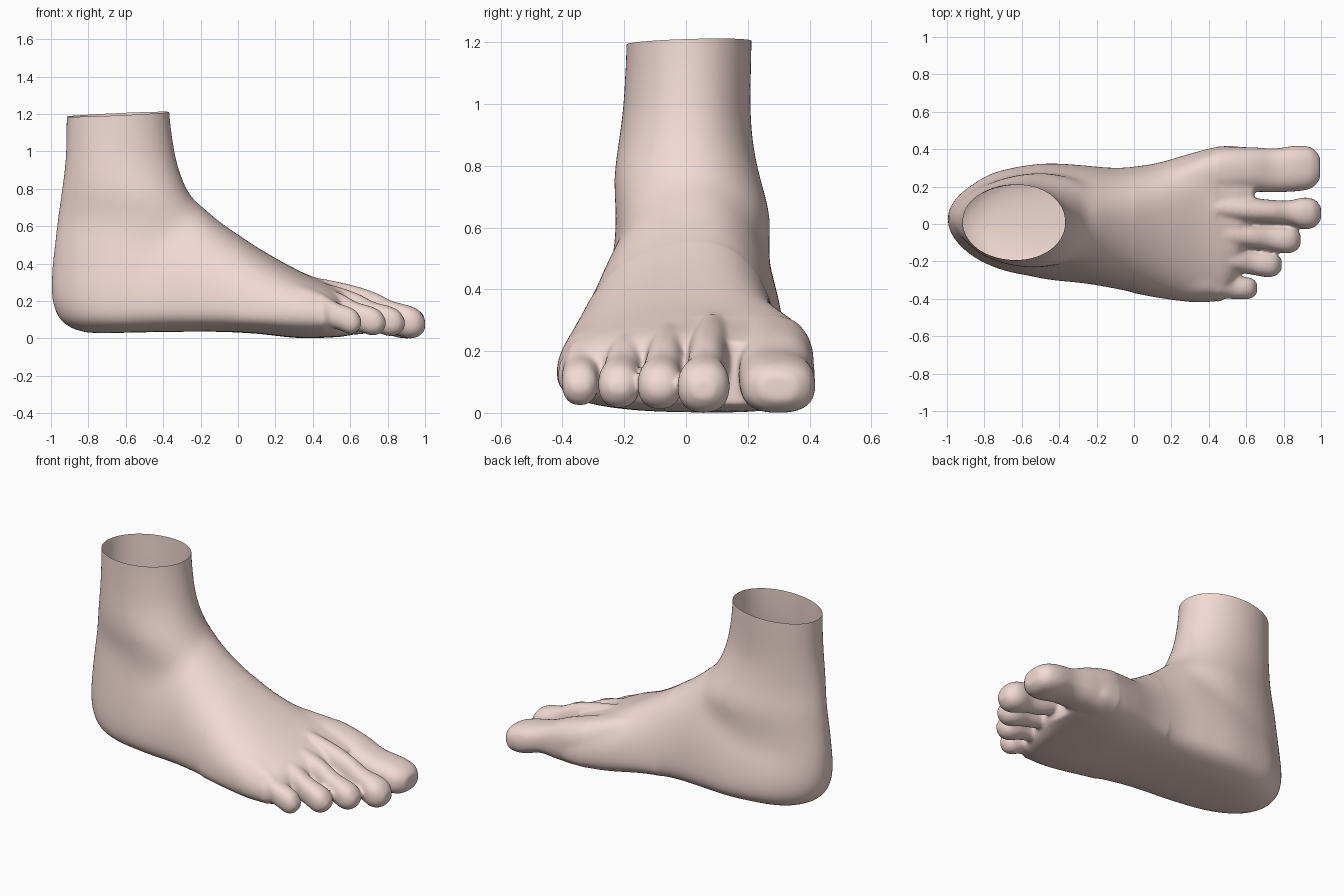
import bpy, bmesh, math
from mathutils import Vector, Matrix

if "Cube" in bpy.data.objects:
    bpy.data.objects.remove(bpy.data.objects["Cube"])

SEG = 40
bm = bmesh.new()


def smooth_rows(rows, k=6):
    """Catmull-Rom interpolation between section rows."""
    out = []
    for i in range(len(rows) - 1):
        p = [rows[max(0, min(len(rows) - 1, i + j))] for j in (-1, 0, 1, 2)]
        for s in range(k):
            t = s / k
            out.append([b + 0.5 * t * (c - a + t * (2*a - 5*b + 4*c - d + t * (3*(b - c) + d - a)))
                        for a, b, c, d in zip(*p)])
    out.append(list(rows[-1]))
    return out


def loft(rows, axis='x'):
    """Closed loft. Row: pos, u_min, u_max, u_ridge, v_min, v_wide, v_max, n_up, n_low."""
    rings = []
    for a, u0, u1, ur, v0, vw, v1, n_up, n_low in smooth_rows(rows):
        ring = []
        for i in range(SEG):
            t = 2 * math.pi * i / SEG
            c, s = math.cos(t), math.sin(t)
            e = 2 / (n_up if s >= 0 else n_low)
            u = ur + ((u1 - ur) if c >= 0 else (u0 - ur)) * abs(c) ** e
            v = vw + ((v1 - vw) if s >= 0 else (v0 - vw)) * abs(s) ** e
            ring.append(bm.verts.new((a, u, v) if axis == 'x' else (v, u, a)))
        rings.append(ring)
    for r, q in zip(rings, rings[1:]):
        for i in range(SEG):
            j = (i + 1) % SEG
            bm.faces.new((r[i], r[j], q[j], q[i]))
    bm.faces.new(rings[0])
    bm.faces.new(rings[-1])


def toe(rows, n=2.3):
    """Row: x, y, half width, z bottom, z top."""
    loft([(x, y - r, y + r, y, z0, (z0 + z1) / 2, z1, n, n) for x, y, r, z0, z1 in rows])


# Leg, ankle and heel, horizontal sections
loft([(1.35, -.196, .216, .01, -.922, -.63, -.362, 2, 2),
      (1.20, -.196, .216, .01, -.922, -.63, -.36, 2, 2),
      (1.00, -.206, .211, .01, -.926, -.62, -.332, 2, 2),
      (.88, -.222, .22, .01, -.938, -.6, -.30, 2.1, 1.9),
      (.77, -.238, .243, .01, -.955, -.54, -.25, 2.1, 1.8),
      (.65, -.229, .276, .02, -.973, -.50, -.16, 2.1, 1.75),
      (.54, -.235, .27, .02, -.985, -.52, -.12, 2, 1.8),
      (.40, -.26, .275, .03, -1.0, -.5, -.1, 2, 1.85),
      (.22, -.28, .31, .03, -1.003, -.5, -.1, 2, 1.9),
      (.10, -.265, .295, .03, -.955, -.5, -.1, 2, 2),
      (.055, -.18, .20, .03, -.88, -.5, -.2, 2, 2)], 'z')

# Sole, instep and ball, upright sections
loft([(-.90, -.11, .17, .03, .07, .2, .45, 2, 2.2),
      (-.85, -.155, .22, .03, .043, .19, .5, 2, 2.3),
      (-.75, -.22, .28, .03, .036, .18, .62, 1.8, 2.6),
      (-.50, -.295, .327, .03, .042, .16, .76, 1.8, 2.7),
      (-.27, -.32, .317, .03, .045, .16, .77, 1.9, 2.7),
      (-.10, -.35, .302, .04, .045, .15, .64, 2.1, 2.7),
      (.10, -.392, .322, .06, .035, .14, .5, 2.2, 2.7),
      (.30, -.42, .378, .10, .013, .14, .386, 2.3, 2.8),
      (.42, -.418, .41, .12, .012, .13, .33, 2.4, 2.8),
      (.49, -.395, .417, .13, .015, .13, .30, 2.4, 2.8),
      (.56, -.26, .413, .14, .02, .125, .275, 2.4, 2.8),
      (.64, .0, .38, .2, .035, .12, .24, 2.2, 2.5)])

# Big toe
toe([(.22, .22, .09, .1, .385), (.45, .275, .13, .03, .325), (.62, .29, .12, .03, .275),
     (.75, .287, .117, .04, .22), (.87, .297, .122, .012, .195),
     (.95, .300, .108, .016, .17), (.995, .300, .06, .05, .135)], 2.5)

# Four smaller toes: distance from tip, half width, z bottom, z top
TEMPLATE = [(.80, .05, .2, .40), (.60, .06, .1, .342), (.40, .066, .09, .298), (.27, .062, .05, .257),
            (.175, .064, .035, .21), (.09, .085, .01, .187), (.035, .074, .02, .162), (0, .037, .055, .115)]
# tip x, base y, tip y, tip width, neck width, height, length
for tip, yb, yt, w, wn, h, ln in [(1.0, .10, .057, 1, 1, 1, 1), (.892, -.02, -.085, .85, 1, .98, .95),
                                  (.79, -.14, -.217, .8, .98, .97, .88), (.66, -.29, -.343, .7, 1, .96, .75)]:
    toe([(tip - d * ln, yt + (yb - yt) * max(0, d - .1) / .7, r * (wn if d > .15 else w),
          z0 + .08 * (1 - w), z1 * h - max(0, d - .4) * max(0, -yb - .1) * .9)
         for d, r, z0, z1 in TEMPLATE])

bmesh.ops.recalc_face_normals(bm, faces=bm.faces[:])
mesh = bpy.data.meshes.new("foot")
bm.to_mesh(mesh)
bm.free()
foot = bpy.data.objects.new("foot", mesh)
bpy.context.collection.objects.link(foot)

# Fuse the parts into one skin and soften the joins
rm = foot.modifiers.new("fuse", 'REMESH')
rm.mode, rm.voxel_size = 'VOXEL', 0.0095
sm = foot.modifiers.new("soften", 'SMOOTH')
sm.factor, sm.iterations = 0.5, 14
skin = bpy.data.meshes.new_from_object(foot.evaluated_get(bpy.context.evaluated_depsgraph_get()))
foot.modifiers.clear()

# Extra softening of the ankle and instep, then cut the leg open at a slight tilt
bm = bmesh.new()
bm.from_mesh(skin)
for xmax, steps in ((.45, 40), (.0, 90)):
    area = [v for v in bm.verts if v.co.x < xmax]
    for _ in range(steps):
        bmesh.ops.smooth_vert(bm, verts=area, factor=.5, use_axis_x=True, use_axis_y=True, use_axis_z=True)
bmesh.ops.bisect_plane(bm, geom=bm.verts[:] + bm.edges[:] + bm.faces[:], plane_co=(-.64, 0, 1.208),
                       plane_no=(-.045, -.03, 1), clear_outer=True)
low = min(v.co.z for v in bm.verts)
bmesh.ops.translate(bm, verts=bm.verts[:], vec=(0, 0, -low))
for f in bm.faces:
    f.smooth = True
bm.to_mesh(skin)
bm.free()
foot.data = skin

mat = bpy.data.materials.new("skin")
mat.diffuse_color = (.89, .70, .66, 1)
mat.use_nodes = True
mat.node_tree.nodes["Principled BSDF"].inputs["Base Color"].default_value = mat.diffuse_color
skin.materials.clear()
skin.materials.append(mat)
